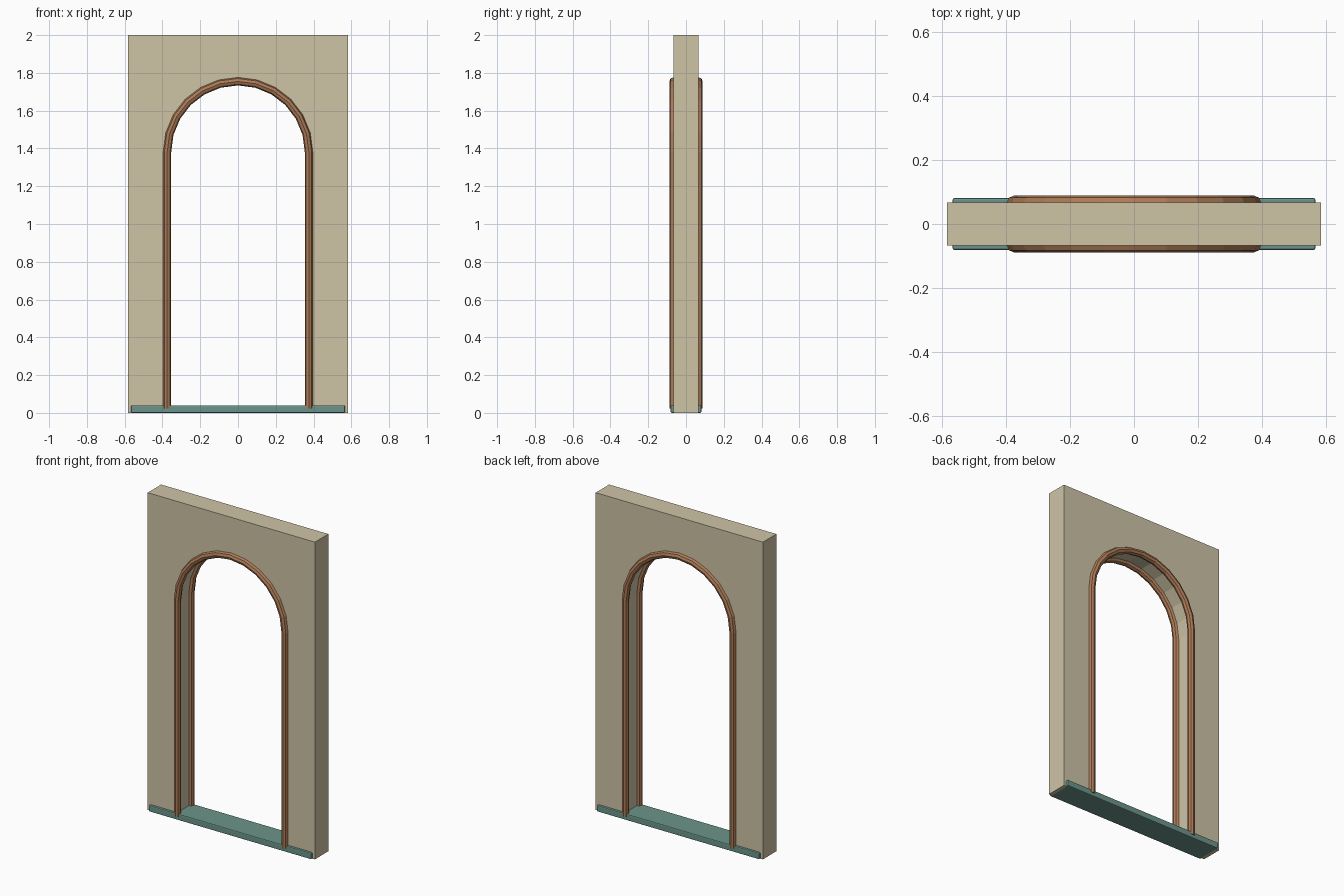
import bpy, bmesh
from math import sin, cos, pi
from mathutils import Vector

if "Cube" in bpy.data.objects:
    bpy.data.objects.remove(bpy.data.objects["Cube"])

HALF_W, HALF_D, HEIGHT = 0.583, 0.067, 2.0
RADIUS, SPRING, STEPS = 0.375, 1.38, 12


def material(name, rgb):
    m = bpy.data.materials.new(name)
    m.diffuse_color = (*rgb, 1)
    m.use_nodes = True
    m.node_tree.nodes["Principled BSDF"].inputs["Base Color"].default_value = m.diffuse_color
    return m


def add_object(name, bm, mat):
    bmesh.ops.recalc_face_normals(bm, faces=bm.faces)
    mesh = bpy.data.meshes.new(name)
    bm.to_mesh(mesh)
    bm.free()
    mesh.materials.append(mat)
    obj = bpy.data.objects.new(name, mesh)
    bpy.context.collection.objects.link(obj)
    return obj


plaster = material("plaster", (0.62, 0.55, 0.38))
wood = material("wood", (0.42, 0.20, 0.095))
stone = material("green_stone", (0.147, 0.296, 0.254))

# Arch path with its outward directions: right leg, twelve-step arch, left leg
arch = [Vector((cos(pi * i / STEPS), 0, sin(pi * i / STEPS))) for i in range(STEPS + 1)]
centre = Vector((0, 0, SPRING))


def arch_path(bottom):
    path = [(centre + d * RADIUS, d) for d in arch]
    right, left = Vector((1, 0, 0)), Vector((-1, 0, 0))
    foot = Vector((0, 0, bottom))
    return [(foot + right * RADIUS, right)] + path + [(foot + left * RADIUS, left)]


# Wall: arched outline extruded through its thickness
bm = bmesh.new()
z0 = 0.0005
outline = [p for p, d in arch_path(z0)]
outline += [Vector(c) for c in ((-HALF_W, 0, z0), (-HALF_W, 0, HEIGHT),
                                (HALF_W, 0, HEIGHT), (HALF_W, 0, z0))]
face = bm.faces.new([bm.verts.new(p - Vector((0, HALF_D, 0))) for p in outline])
new = bmesh.ops.extrude_face_region(bm, geom=[face])["geom"]
bmesh.ops.translate(bm, vec=(0, 2 * HALF_D, 0),
                    verts=[v for v in new if isinstance(v, bmesh.types.BMVert)])
add_object("arched_wall", bm, plaster)


# Trim: octagonal moulding swept around the opening on both faces
def trim(name, y, r=0.0213, sides=8):
    bm = bmesh.new()
    rings = []
    for p, d in arch_path(0.022):
        ring = []
        for k in range(sides):
            a = 2 * pi * k / sides
            ring.append(bm.verts.new(p + d * r * cos(a) + Vector((0, y + r * sin(a), 0))))
        rings.append(ring)
    for a, b in zip(rings, rings[1:]):
        for k in range(sides):
            n = (k + 1) % sides
            bm.faces.new((a[k], a[n], b[n], b[k]))
    bm.faces.new(rings[0])
    bm.faces.new(rings[-1])
    add_object(name, bm, wood)


trim("front_arch_trim", -HALF_D)
trim("back_arch_trim", HALF_D)

# Threshold: softly bevelled slab running under the wall
bm = bmesh.new()
bmesh.ops.create_cube(bm, size=1)
bmesh.ops.scale(bm, vec=(1.132, 0.162, 0.04), verts=bm.verts)
bmesh.ops.translate(bm, vec=(0, 0, 0.02), verts=bm.verts)
sill = add_object("threshold", bm, stone)
bevel = sill.modifiers.new("bevel", "BEVEL")
bevel.width = 0.006
bevel.segments = 2
